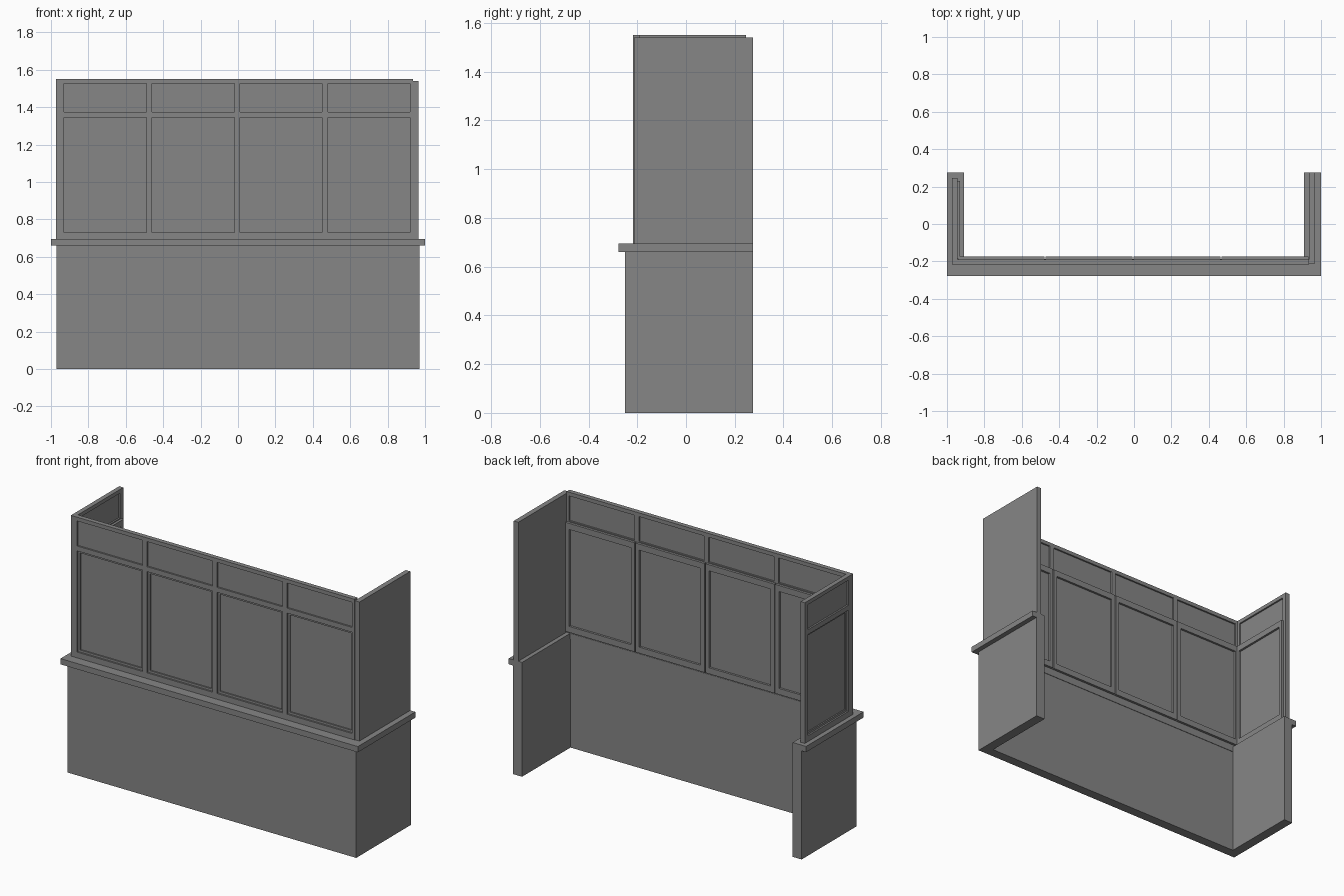
import bpy
import bmesh
from mathutils import Vector

default = bpy.data.objects.get("Cube")
if default:
    bpy.data.objects.remove(default, do_unlink=True)

grey = bpy.data.materials.new("mid grey")
grey.use_nodes = True
COLOUR = (0.24, 0.24, 0.24, 1)
grey.diffuse_color = COLOUR
grey.node_tree.nodes["Principled BSDF"].inputs["Base Color"].default_value = COLOUR


def finish(name, bm):
    bmesh.ops.recalc_face_normals(bm, faces=bm.faces)
    mesh = bpy.data.meshes.new(name)
    bm.to_mesh(mesh)
    bm.free()
    mesh.materials.append(grey)
    obj = bpy.data.objects.new(name, mesh)
    bpy.context.collection.objects.link(obj)
    return obj


def add_box(bm, low, high):
    low, high = Vector(low), Vector(high)
    verts = bmesh.ops.create_cube(bm, size=1)["verts"]
    for v in verts:
        v.co = (low + high) / 2 + v.co * (high - low)


def u_prism(name, half_width, front, back, thick, bottom, top):
    """U-shaped plan, open at the back, extruded upwards."""
    inner = half_width - thick
    plan = [(-half_width, back), (-half_width, front), (half_width, front),
            (half_width, back), (inner, back), (inner, front + thick),
            (-inner, front + thick), (-inner, back)]
    bm = bmesh.new()
    face = bm.faces.new([bm.verts.new((x, y, bottom)) for x, y in plan])
    up = bmesh.ops.extrude_face_region(bm, geom=[face])["geom"]
    for v in up:
        if isinstance(v, bmesh.types.BMVert):
            v.co.z = top
    return finish(name, bm)


# Heights shared by all the framed screens
BASE, SILL, HEAD, TRANSOM, LINTEL, TOP = 0.695, 0.73, 1.345, 1.375, 1.527, 1.55
THICK = 0.028


def screen(name, start, end, openings, place):
    """Framed screen; place(u, depth, z) maps along/inward/up to world axes."""
    def bar(bm, u, d, z):
        a, b = place(u[0], d[0], z[0]), place(u[1], d[1], z[1])
        add_box(bm, a, b)

    # Posts and rails
    frame = bmesh.new()
    edges = [start] + [e for pair in openings for e in pair] + [end]
    for u in zip(edges[::2], edges[1::2]):
        bar(frame, u, (0, THICK), (BASE, TOP))
    for u in openings:
        for z in ((BASE, SILL), (HEAD, TRANSOM), (LINTEL, TOP)):
            bar(frame, u, (0, THICK), z)
    finish(name + "_frame", frame)

    # Upper panels, and lower window units that project on the inside
    panels, sashes, panes = bmesh.new(), bmesh.new(), bmesh.new()
    for u0, u1 in openings:
        bar(panels, (u0, u1), (0.01, 0.018), (TRANSOM, LINTEL))
        i0, i1 = u0 + 0.013, u1 - 0.013
        low, high = SILL + 0.013, HEAD - 0.013
        for d, grow in (((0.01, THICK), 0), ((THICK, 0.043), 0.012)):
            o0, o1 = u0 - grow, u1 + grow
            b, t = SILL - 2 * grow, HEAD + 2 * grow
            bar(sashes, (o0, i0), d, (b, t))
            bar(sashes, (i1, o1), d, (b, t))
            bar(sashes, (i0, i1), d, (b, low))
            bar(sashes, (i0, i1), d, (high, t))
        bar(panes, (i0, i1), (0.018, 0.03), (low, high))
    finish(name + "_upper_panels", panels)
    finish(name + "_window_sashes", sashes)
    finish(name + "_window_panes", panes)


# Low wall and the ledge on it
u_prism("low_wall", 0.97, -0.25, 0.275, 0.06, 0, 0.66)
u_prism("ledge", 1.0, -0.277, 0.275, 0.09, 0.66, BASE)

# Front screen with four bays
bays = [(-0.93 + 0.47 * i, -0.49 + 0.47 * i) for i in range(4)]
screen("front", -0.972, 0.935, bays, lambda u, d, z: (u, -0.217 + d, z))

# Side screen with one bay
screen("side", -0.217 + THICK, 0.247, [(-0.172, 0.217)],
       lambda u, d, z: (-0.972 + d, u, z))

# Plain side panel
plain = bmesh.new()
add_box(plain, (0.935, -0.213, BASE), (0.966, 0.275, 1.54))
finish("plain_side_panel", plain)
